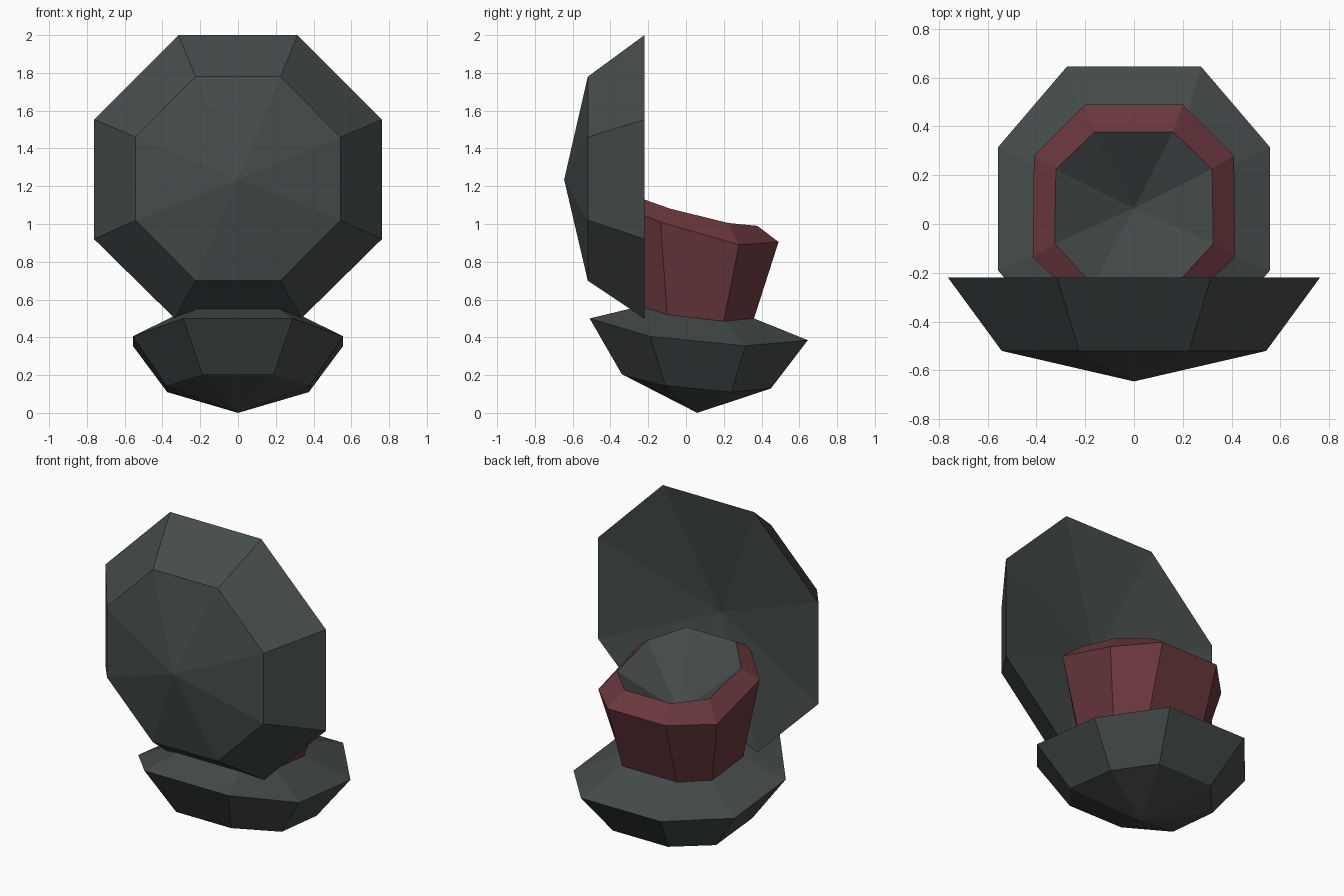
import bpy, bmesh

if "Cube" in bpy.data.objects:
    bpy.data.objects.remove(bpy.data.objects["Cube"])


def material(name, rgb):
    m = bpy.data.materials.new(name)
    m.diffuse_color = (*rgb, 1)
    m.use_nodes = True
    m.node_tree.nodes["Principled BSDF"].inputs["Base Color"].default_value = m.diffuse_color
    return m


GREY = material("dark grey", (0.060, 0.072, 0.070))
RED = material("dark red", (0.140, 0.038, 0.046))


def loft(name, sections, mat):
    """Skin sections: a 3-tuple is a pole on the centre line, a list of four
    right-hand points is mirrored in x into an eight-sided ring."""
    bm = bmesh.new()
    rings = []
    for s in sections:
        if isinstance(s, tuple):
            rings.append([bm.verts.new(s)])
        else:
            pts = s + [(-x, y, z) for x, y, z in reversed(s)]
            rings.append([bm.verts.new(p) for p in pts])
    for a, b in zip(rings, rings[1:]):
        for i in range(8):
            j = (i + 1) % 8
            if len(a) == 1:
                bm.faces.new((a[0], b[j], b[i]))
            elif len(b) == 1:
                bm.faces.new((a[i], a[j], b[0]))
            else:
                bm.faces.new((a[i], a[j], b[j], b[i]))
    # orient the faces outwards, closing open ends only for the test
    caps = [bm.faces.new(r) for r in (rings[0], rings[-1]) if len(r) > 1]
    bmesh.ops.recalc_face_normals(bm, faces=bm.faces[:])
    assert all(f.is_valid for f in caps)
    me = bpy.data.meshes.new(name)
    bm.to_mesh(me)
    bm.free()
    me.materials.append(mat)
    ob = bpy.data.objects.new(name, me)
    bpy.context.collection.objects.link(ob)
    return ob


# shared seams between the parts
neck = [(0.20, -0.24, 0.565), (0.325, -0.10, 0.52), (0.32, 0.20, 0.485), (0.19, 0.36, 0.50)]
lip_outer = [(0.21, -0.33, 1.09), (0.415, -0.135, 1.01), (0.41, 0.28, 0.89), (0.20, 0.49, 0.905)]
lip_inner = [(0.17, -0.25, 1.14), (0.325, -0.08, 1.08), (0.32, 0.225, 1.005), (0.16, 0.378, 0.99)]

# lower shell: faceted bowl with a shoulder rising to the body
loft("lower_shell", [
    (0, 0.06, 0.0),
    [(0.19, -0.34, 0.205), (0.38, -0.11, 0.145), (0.375, 0.24, 0.11), (0.19, 0.45, 0.13)],
    [(0.29, -0.51, 0.50), (0.557, -0.19, 0.405), (0.557, 0.315, 0.355), (0.275, 0.645, 0.385)],
    neck,
], GREY)

# red body with bevelled lip
body = loft("body", [neck, lip_outer, lip_inner], RED)

# remove the body's top cap, which the hollow replaces
bm = bmesh.new()
bm.from_mesh(body.data)
top = [f for f in bm.faces if len(f.verts) == 8 and f.calc_center_median().z > 0.8]
bmesh.ops.delete(bm, geom=top, context='FACES_ONLY')
bm.to_mesh(body.data)
bm.free()

# grey hollow in the top of the body
hollow = loft("body_hollow", [lip_inner, (0, 0.065, 0.78)], GREY)
bm = bmesh.new()
bm.from_mesh(hollow.data)
bmesh.ops.delete(bm, geom=[f for f in bm.faces if len(f.verts) == 8], context='FACES_ONLY')
bmesh.ops.reverse_faces(bm, faces=bm.faces[:])
bm.to_mesh(hollow.data)
bm.free()

# upright front shell: domed front, bevelled side, shallow hollow back
loft("front_shell", [
    (0, -0.645, 1.235),
    [(0.225, -0.52, 1.78), (0.542, -0.52, 1.46), (0.542, -0.52, 1.02), (0.225, -0.52, 0.70)],
    [(0.315, -0.22, 2.0), (0.762, -0.22, 1.553), (0.762, -0.22, 0.92), (0.335, -0.22, 0.50)],
    (0, -0.347, 1.24),
], GREY)
